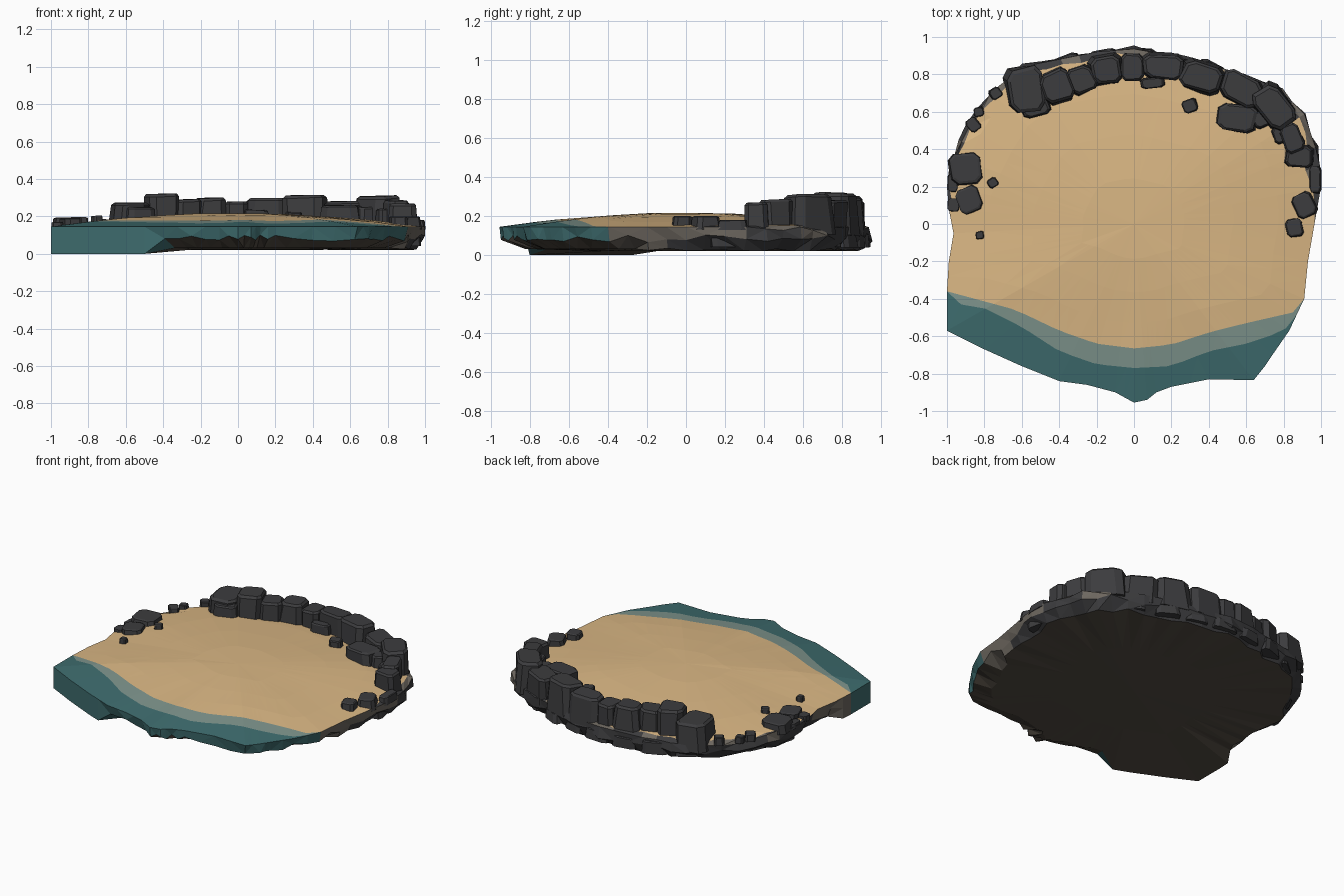
import bpy, bmesh, math, random
from mathutils import Vector, Matrix

if "Cube" in bpy.data.objects:
    bpy.data.objects.remove(bpy.data.objects["Cube"])

random.seed(4)


def material(name, r, g, b):
    lin = lambda c: (c / 255 / 12.92) if c < 11 else ((c / 255 + 0.055) / 1.055) ** 2.4
    m = bpy.data.materials.new(name)
    m.diffuse_color = (lin(r), lin(g), lin(b), 1)
    m.use_nodes = True
    m.node_tree.nodes["Principled BSDF"].inputs["Base Color"].default_value = m.diffuse_color
    return m


SAND, WET, WATER, ROCK, BROWN, UNDER = range(6)
MATS = [material("sand", 218, 183, 132), material("wet_sand", 126, 148, 140),
        material("water_teal", 62, 108, 110), material("dark_rock", 60, 60, 62),
        material("brown_rock", 110, 104, 96), material("underside", 84, 77, 68)]


def finish(bm, name):
    me = bpy.data.meshes.new(name)
    bm.to_mesh(me)
    bm.free()
    for m in MATS:
        me.materials.append(m)
    ob = bpy.data.objects.new(name, me)
    bpy.context.collection.objects.link(ob)
    return ob


def jit(a):
    return random.uniform(-a, a)


# Island outline, and the two shoreline curves
outline = [(-1, -.57), (-1, -.36), (-.99, -.2), (-.965, -.05), (-.99, .08), (-1, .2), (-.98, .37),
           (-.9, .53), (-.78, .72), (-.6, .86), (-.4, .9), (-.2, .94), (0, .955), (.2, .92),
           (.4, .87), (.6, .82), (.8, .73), (.93, .6), (.99, .42), (1, .2), (.965, 0), (.93, -.2),
           (.91, -.4), (.83, -.57), (.74, -.7), (.7, -.76), (.64, -.835), (.4, -.83), (.2, -.87),
           (.12, -.9), (.07, -.94), (0, -.955), (-.1, -.9), (-.25, -.86), (-.4, -.84),
           (-.6, -.76), (-.8, -.67)]
wet_line = [(-1.05, -.35), (-.85, -.4), (-.63, -.46), (-.4, -.57), (-.2, -.64), (0, -.665),
            (.2, -.645), (.4, -.58), (.6, -.53), (.95, -.45)]
water_line = [(-1.05, -.41), (-.8, -.45), (-.6, -.55), (-.4, -.68), (-.2, -.75), (0, -.77),
              (.2, -.76), (.4, -.68), (.6, -.64), (.78, -.58), (.95, -.46)]

rim = []
rev = [Vector(p) for p in reversed(outline)]
for a, b in zip(rev, rev[1:] + rev[:1]):
    rim += [a, (a + b) / 2]
N = len(rim)


def hit(line, d):
    """Fraction along d (from the origin) where it crosses the line, or None."""
    for a, b in zip(line, line[1:]):
        a, e = Vector(a), Vector(b) - Vector(a)
        den = d.x * e.y - d.y * e.x
        if abs(den) < 1e-9:
            continue
        t = (a.x * e.y - a.y * e.x) / den
        s = (a.x * d.y - a.y * d.x) / den
        if t > 0 and 0 <= s <= 1:
            return min(t, 1)
    return None


def top_z(t, y):
    return 0.217 - 0.072 * t * t - (0.012 if y > 0.5 and t > .97 else 0)


def ripple(x, y):
    return .003 * math.sin(5 * x + 2) * math.cos(6 * y)


# Each rim direction gives one spoke: centre, sand rings, shore rings, rim, cliff, underside
spokes, front = [], []
for p in rim:
    tw, tt = hit(wet_line, p), hit(water_line, p)
    front.append(tw is not None and tw < 1)
    if tw is None:
        tw = 1 - 0.09 * min(1, max(0, (p.y - .05) / .3))
        tt = (1 + tw) / 2 + (jit(.02) if p.y > .1 else 0)
    elif tt is None:
        tt = 1
    tt = min(1, max(tt, tw))
    sp = []
    for f in (.28, .55, .8):
        x, y = p.x * tw * f, p.y * tw * f
        sp.append((x, y, top_z(tw * f, p.y) + ripple(x, y)))
    for t in (tw, tt):
        sp.append((p.x * t, p.y * t, top_z(t, p.y)))
    k = .98 if p.y > .35 else 1
    sp.append((p.x * k, p.y * k, top_z(1, p.y) + (jit(.012) if p.y > .35 else 0)))
    if p.x < -.44 and p.y < -.28:
        mid, low, zm, zl = 1, 1, .07, 0
    elif p.y > -.3:
        mid, low, zm, zl = 1 - random.random() * .03, .93 + jit(.03), .085 + jit(.02), .028 + jit(.008)
    else:
        mid, low, zm, zl = .985 + jit(.012), .86 + jit(.02), .085 + jit(.018), .032
    sp.append((p.x * mid, p.y * mid, zm))
    sp.append((p.x * low, p.y * low, zl))
    sp.append((p.x * .5, p.y * .5, .022))
    spokes.append(sp)


def island_material(k, i, j):
    c = (rim[i] + rim[j]) / 2
    shore = front[i] or front[j]
    if k < 3:
        return SAND
    if k == 3:
        return WET if shore else SAND if c.x < -.1 else random.choice([BROWN, ROCK, SAND])
    if k == 4:
        return WATER if shore else random.choice([BROWN, ROCK, ROCK])
    if k == 5:
        return WATER if shore else BROWN if c.y < 0 else random.choice([ROCK] * 5 + [BROWN])
    if k == 6:
        if c.x < -.44 and c.y < -.36:
            return WATER
        return UNDER if shore else BROWN if c.y < -.1 else ROCK
    return UNDER


# Island body
bm = bmesh.new()
grid = [[bm.verts.new(v) for v in sp] for sp in spokes]
top = bm.verts.new((0, 0, .217))
bottom = bm.verts.new((0, 0, .02))
for i in range(N):
    j = (i + 1) % N
    a, b = grid[i], grid[j]
    bm.faces.new((top, a[0], b[0])).material_index = SAND
    bm.faces.new((bottom, b[-1], a[-1])).material_index = UNDER
    for k in range(len(a) - 1):
        f = bm.faces.new((a[k], a[k + 1], b[k + 1], b[k]))
        f.material_index = island_material(k, i, j)
bmesh.ops.remove_doubles(bm, verts=bm.verts, dist=1e-4)
bmesh.ops.triangulate(bm, faces=bm.faces)
finish(bm, "island")


def boulder(name, x, y, sx, sy, z0, z1, rot=0):
    """Chipped block: chamfered upright edges, then a thin bevel and jitter."""
    bm = bmesh.new()
    bmesh.ops.create_cube(bm, size=1)
    for v in bm.verts:
        if v.co.z > 0:
            v.co.x *= .92
            v.co.y *= .92
        v.co += Vector((jit(.07), jit(.07), jit(.03)))
    upright = [e for e in bm.edges if abs(e.verts[0].co.z - e.verts[1].co.z) > .5]
    bmesh.ops.bevel(bm, geom=upright, offset=.17, segments=1, affect='EDGES')
    rims = [e for e in bm.edges if min(v.co.z for v in e.verts) > .3]
    bmesh.ops.bevel(bm, geom=rims, offset=.07, segments=1, affect='EDGES')
    m = (Matrix.Translation((x, y, (z0 + z1) / 2)) @ Matrix.Rotation(math.radians(rot), 4, 'Z')
         @ Matrix.Diagonal((sx * 1.06, sy * 1.04, z1 - z0, 1)))
    bmesh.ops.transform(bm, matrix=m, verts=bm.verts)
    for f in bm.faces:
        f.material_index = ROCK
    finish(bm, name)


# Curved wall of boulders: x, y, width, depth, top, turn
wall = [(-.58, .72, .19, .25, .275, 10), (-.41, .735, .15, .18, .32, 20), (-.28, .77, .14, .15, .29, 25),
        (-.15, .825, .17, .16, .297, 8), (-.01, .84, .13, .15, .28, 0), (.15, .84, .21, .14, .295, -3),
        (.36, .785, .21, .16, .312, -18), (.57, .72, .22, .16, .28, -25), (.755, .62, .25, .16, .31, -52),
        (.845, .46, .15, .11, .285, -65), (.885, .36, .14, .12, .268, -5)]
for n, (x, y, sx, sy, z, r) in enumerate(wall):
    boulder(f"wall_boulder_{n + 1}", x, y, sx, sy, .1, z, r)

# Loose stones on the beach
loose = [(.55, .57, .21, .14, .26, -8), (-.53, .63, .15, .1, .25, 15), (.1, .755, .12, .06, .235, 5),
         (.68, .56, .09, .09, .25, 30), (.3, .63, .08, .07, .225, 20), (-.9, .3, .17, .17, .195, 5),
         (-.88, .13, .12, .14, .19, 20), (-.965, .1, .06, .07, .17, 0), (.91, .1, .11, .12, .2, 25),
         (.86, -.02, .09, .1, .2, 10), (-.755, .22, .055, .05, .205, 30), (-.825, -.06, .045, .04, .195, 10),
         (-.86, .53, .06, .07, .18, 40), (-.83, .6, .05, .05, .175, 10), (-.74, .7, .06, .06, .185, 35),
         (.97, .24, .06, .14, .18, 0), (.78, .48, .08, .1, .24, 20), (-.97, .22, .05, .1, .165, 0)]
for n, (x, y, sx, sy, z, r) in enumerate(loose):
    boulder(f"loose_stone_{n + 1}", x, y, sx, sy, .13, z, r)

# Low rocks set into the back cliff
for n in range(13):
    a = math.radians(12 + 152 * n / 12)
    p = Vector((math.cos(a), math.sin(a)))
    t = hit(outline, p) - .05
    boulder(f"cliff_rock_{n + 1}", p.x * t, p.y * t, .08, .15, .04, .115 + jit(.015), math.degrees(a))
